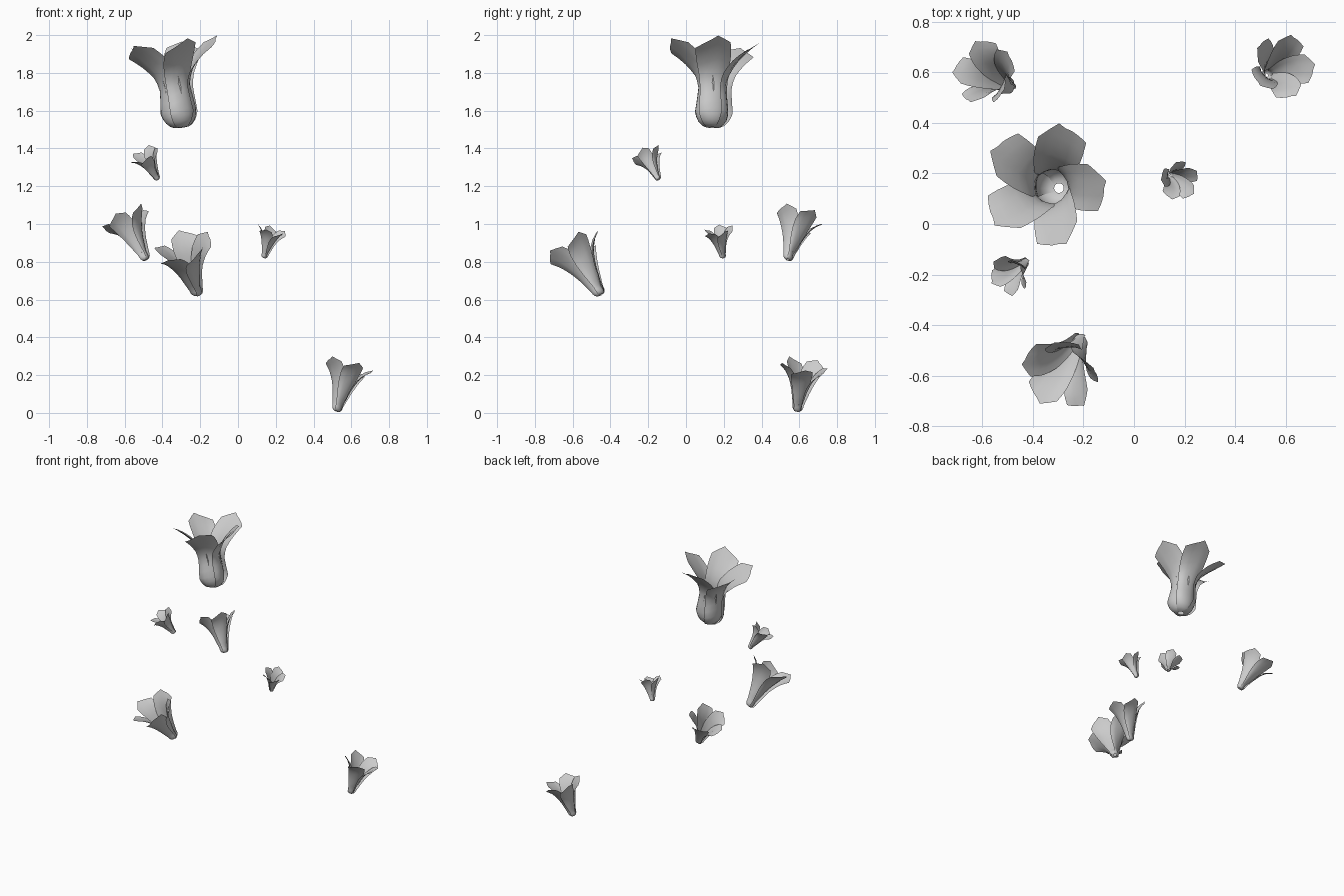
import bpy, bmesh, math
from mathutils import Vector, Matrix

if "Cube" in bpy.data.objects:
    bpy.data.objects.remove(bpy.data.objects["Cube"])

# Petal profiles: (height, radius, half width), unit flower
LARGE = [(0, .04, .06), (.01, .10, .10), (.08, .16, .15), (.17, .18, .17), (.32, .16, .165),
         (.47, .145, .165), (.60, .185, .175), (.71, .265, .19), (.82, .38, .195), (.92, .53, .175)]
SMALL = [(0, .03, .04), (.01, .06, .06), (.06, .085, .08), (.13, .08, .08), (.25, .11, .11),
         (.42, .15, .15), (.57, .20, .18), (.71, .265, .20), (.83, .355, .205), (.93, .475, .18)]


def sample(profile, t):
    f = max(0, min(t, 1)) * (len(profile) - 1)
    i = min(int(f), len(profile) - 2)
    return [a + (b - a) * (f - i) for a, b in zip(profile[i], profile[i + 1])]


def flower(name, profile, base, axis, length, phase):
    bm = bmesh.new()
    rows, cols = 14, 6
    for k in range(5):
        spin = Matrix.Rotation(math.radians(phase + 72 * k), 3, 'Z')
        grid = []
        for i in range(rows + 1):
            line = []
            for j in range(cols + 1):
                s = -1 + 2 * j / cols
                # blunt, off-centre point at the petal end
                short = .08 * abs(s - .33) / (.67 if s > .33 else 1.33)
                t = (i / rows) * (1 - short)
                z, r, w = sample(profile, t)
                curl = r + .25 * t ** 3          # petals flatten towards the mouth
                a = s * w / curl
                rad = r - curl + curl * math.cos(a)
                # one edge tucks inside and rises, like a pinwheel; shallow centre groove
                rad -= s * .045 * min(1, t * 3) + .012 * math.exp(-(s * 4) ** 2) * t
                z += s * .05 * t ** 3
                p = Vector((rad, curl * math.sin(a), z))
                line.append(bm.verts.new(spin @ p * length))
            grid.append(line)
        for i in range(rows):
            for j in range(cols):
                bm.faces.new((grid[i][j], grid[i][j + 1], grid[i + 1][j + 1], grid[i + 1][j]))
    for f in bm.faces:
        f.smooth = True
    me = bpy.data.meshes.new(name)
    bm.to_mesh(me)
    bm.free()
    ob = bpy.data.objects.new(name, me)
    bpy.context.collection.objects.link(ob)
    # tilt the flower along its own axis
    ob.rotation_mode = 'QUATERNION'
    ob.rotation_quaternion = Vector((0, 0, 1)).rotation_difference(Vector(axis))
    ob.location = base


# One large bloom above five scattered small ones
flower("large_flower", LARGE, (-.297, .142, 1.51), (-.06, .012, .44), .49, -3)
flower("small_flower_upper", SMALL, (-.425, -.145, 1.235), (-.07, -.06, .13), .18, -90)
flower("small_flower_back_left", SMALL, (-.485, .54, .81), (-.11, .06, .22), .285, 27)
flower("small_flower_front", SMALL, (-.21, -.45, .625), (-.085, -.15, .26), .34, -60)
flower("small_flower_middle", SMALL, (.138, .197, .82), (.04, -.025, .14), .172, 23)
flower("small_flower_low", SMALL, (.522, .588, .008), (.065, .035, .23), .28, 68)
